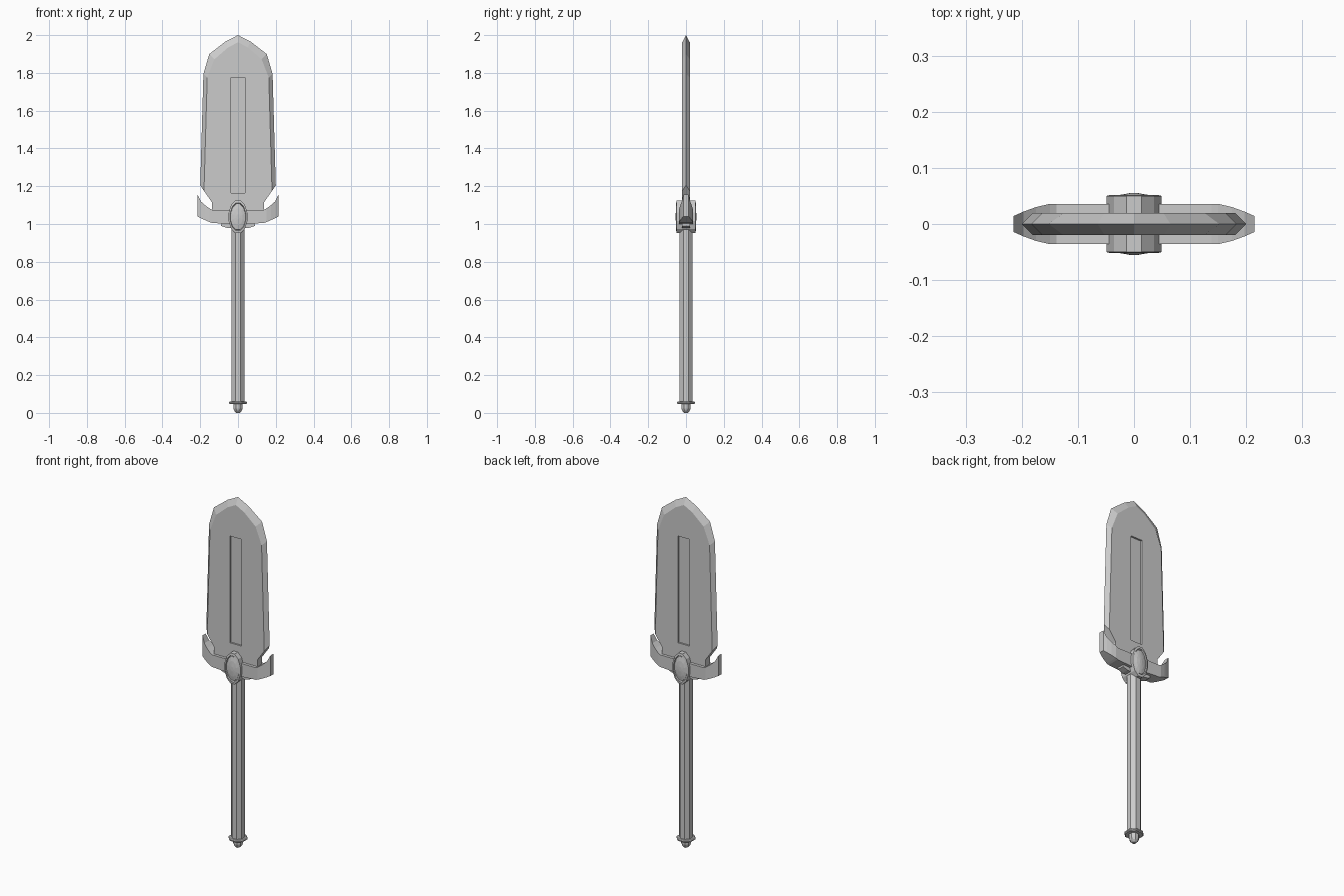
import bpy, bmesh, math

if "Cube" in bpy.data.objects:
    bpy.data.objects.remove(bpy.data.objects["Cube"])


def finish(name, bm):
    bmesh.ops.recalc_face_normals(bm, faces=bm.faces[:])
    me = bpy.data.meshes.new(name)
    bm.to_mesh(me)
    bm.free()
    ob = bpy.data.objects.new(name, me)
    bpy.context.collection.objects.link(ob)
    return ob


def loft(name, rings):
    """Skin a series of equal-length closed rings and cap both ends."""
    bm = bmesh.new()
    vs = [[bm.verts.new(p) for p in r] for r in rings]
    n = len(vs[0])
    for a, b in zip(vs, vs[1:]):
        for i in range(n):
            j = (i + 1) % n
            bm.faces.new((a[i], a[j], b[j], b[i]))
    bm.faces.new(vs[0])
    bm.faces.new(vs[-1])
    return finish(name, bm)


def lathe(name, profile, sides):
    """Faceted solid round z from (radius, z) pairs, flat side to the front."""
    angles = [2 * math.pi * (i + 0.5) / sides for i in range(sides)]
    return loft(name, [[(r * math.cos(a), r * math.sin(a), z) for a in angles]
                       for r, z in profile])


def mirrored(half):
    """Close a right-hand outline (starting on the centre line) to the left."""
    return half + [(-x, z) for x, z in reversed(half) if x > 0]


def box(name, x, y, z0, z1):
    return loft(name, [[(-x, -y, z), (x, -y, z), (x, y, z), (-x, y, z)] for z in (z0, z1)])


# Blade: sharp outer edge, flat faces inside the bevel
edge = mirrored([(0, 2.0), (0.065, 1.967), (0.152, 1.9), (0.183, 1.795),
                 (0.2, 1.205), (0.138, 1.115), (0.138, 1.05)])
flat = mirrored([(0, 1.962), (0.052, 1.935), (0.125, 1.872), (0.163, 1.775),
                 (0.18, 1.175), (0.138, 1.115), (0.138, 1.05)])
T = 0.02
blade = loft("blade", [[(x, -T, z) for x, z in flat],
                       [(x, 0, z) for x, z in edge],
                       [(x, T, z) for x, z in flat]])

# Recessed fuller on both faces
for side in (-1, 1):
    cutter = box("fuller_cutter", 0.036, 0.02, 1.165, 1.775)
    cutter.location.y = side * 0.03
    cutter.hide_render = True
    mod = blade.modifiers.new("fuller", 'BOOLEAN')
    mod.operation = 'DIFFERENCE'
    mod.solver = 'EXACT'
    mod.object = cutter
    bpy.context.view_layer.objects.active = blade
    bpy.ops.object.modifier_apply(modifier=mod.name)
    bpy.data.objects.remove(cutter)

# Guard: bar with upswept, thinning horns; stations are x, bottom, top, half depth
half = [(0.05, 1.0, 1.075, 0.036), (0.138, 1.006, 1.075, 0.036), (0.15, 1.01, 1.082, 0.036),
        (0.175, 1.021, 1.1, 0.03), (0.197, 1.031, 1.12, 0.022), (0.215, 1.04, 1.157, 0.014)]
stations = [(-x, b, t, d) for x, b, t, d in reversed(half)] + half
loft("guard", [[(x, -d, b), (x, d, b), (x, d, t), (x, -d, t)] for x, b, t, d in stations])

# Small stepped ridge below the guard
ridge = mirrored([(0, 0.98), (0.06, 0.98), (0.09, 0.99), (0.085, 1.02)])
loft("guard_ridge", [[(x, y, z) for x, z in ridge] for y in (-0.02, 0.02)])


# Oval medallion through the guard, with a recessed face and domed gem each side
def oval(s, y, n=12, cz=1.038):
    return [(0.051 * s * math.cos(2 * math.pi * (i + 0.5) / n), y,
             cz + 0.09 * s * math.sin(2 * math.pi * (i + 0.5) / n)) for i in range(n)]


front = [(0.8, -0.044), (0.84, -0.052), (1.0, -0.05)]
loft("medallion", [oval(s, y) for s, y in front] +
     [oval(s, -y) for s, y in reversed(front)])
for side, label in ((-1, "front"), (1, "back")):
    loft("gem_" + label, [oval(s, side * y) for s, y in
                          ((0.8, 0.04), (0.78, 0.047), (0.5, 0.052), (0.15, 0.055))])

# Shaft, collar and pommel knob
lathe("shaft", [(0.036, 0.05), (0.036, 1.02)], 8)
lathe("collar", [(0.046, 0.046), (0.051, 0.05), (0.051, 0.056), (0.046, 0.06)], 8)
lathe("pommel_knob", [(0.01, 0.0), (0.022, 0.012), (0.026, 0.024), (0.026, 0.05)], 8)
